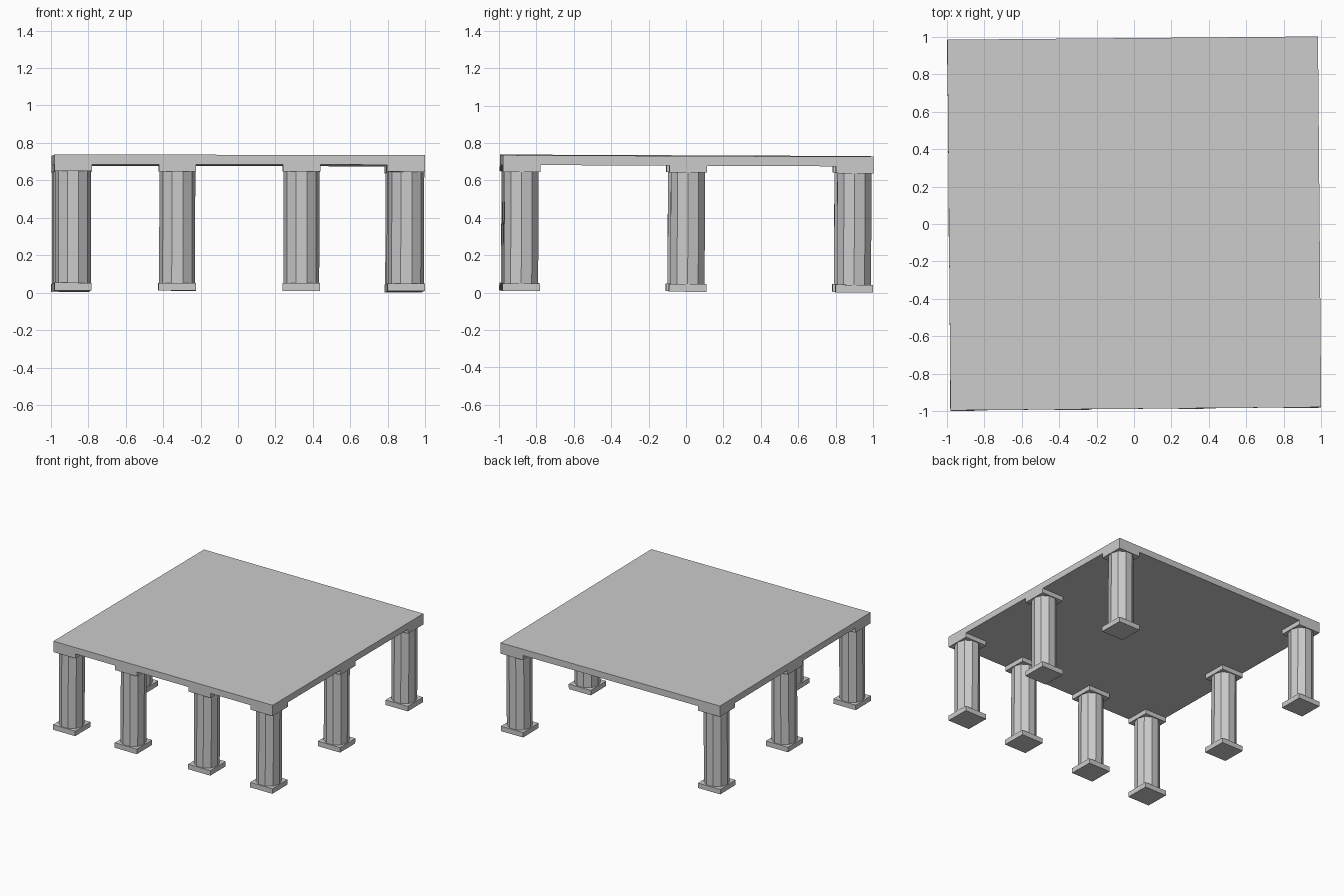
import bpy, math
from mathutils import Matrix

if "Cube" in bpy.data.objects:
    bpy.data.objects.remove(bpy.data.objects["Cube"])

stone = bpy.data.materials.new("stone_grey")
stone.diffuse_color = (0.6, 0.6, 0.6, 1)
stone.use_nodes = True
stone.node_tree.nodes["Principled BSDF"].inputs["Base Color"].default_value = stone.diffuse_color

# The whole structure leans and turns very slightly
LEAN = (Matrix.Translation((0, 0, 0.006)) @ Matrix.Rotation(math.radians(0.5), 4, 'Z')
        @ Matrix.Rotation(-0.0042, 4, 'X') @ Matrix.Rotation(0.0018, 4, 'Y'))


def finish(name):
    ob = bpy.context.object
    ob.name = name
    ob.data.materials.append(stone)
    bpy.ops.object.transform_apply(location=True, rotation=True, scale=True)
    ob.data.transform(LEAN)


def box(name, x, y, z0, z1, width):
    bpy.ops.mesh.primitive_cube_add(size=1, location=(x, y, (z0 + z1) / 2))
    bpy.context.object.scale = (width, width, z1 - z0)
    finish(name)


def column(x, y):
    # square foot, faceted shaft, square cap
    box("column_foot", x, y, 0, 0.041, 0.2)
    bpy.ops.mesh.primitive_cylinder_add(vertices=10, radius=0.096, depth=0.6,
                                        location=(x, y, 0.341),
                                        rotation=(0, 0, math.radians(18)))
    finish("column_shaft")
    box("column_cap", x, y, 0.637, 0.676, 0.2)


# Flat roof slab
box("roof_slab", 0, 0, 0.674, 0.726, 1.98)

# Corner columns and side columns
for x in (-0.89, 0.89):
    for y in (-0.89, 0, 0.89):
        column(x, y)

# Front entrance columns
for x in (-0.333, 0.33):
    column(x, -0.89)
